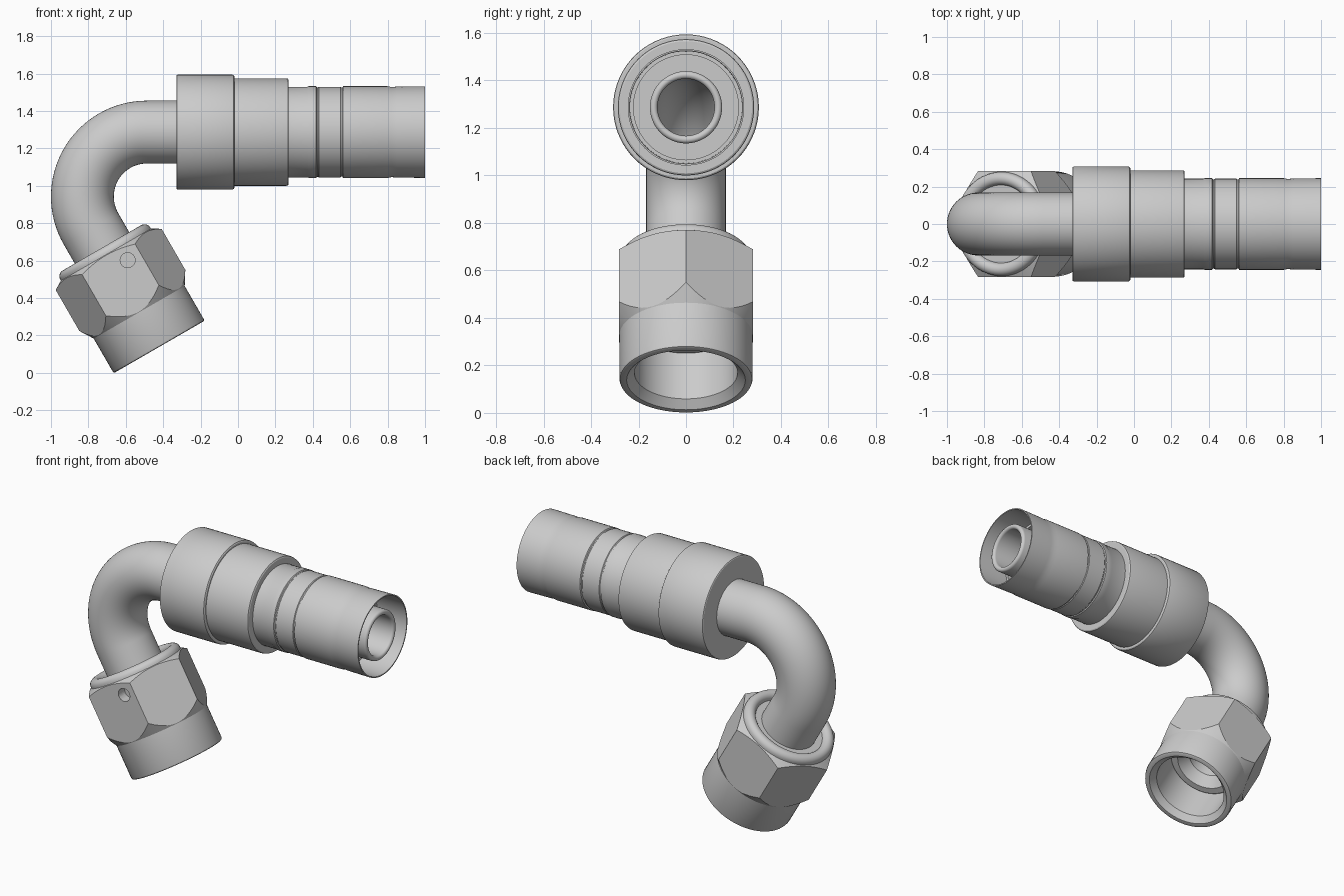
import bpy, bmesh
from math import sin, cos, pi, radians
from mathutils import Vector, Matrix

if "Cube" in bpy.data.objects:
    bpy.data.objects.remove(bpy.data.objects["Cube"])

Y = Vector((0, 1, 0))
ZC = 1.287                                   # height of the hose axis
BEND_C, BEND_R = Vector((-0.487, 0, 0.942)), 0.345
A = radians(30)
D = Vector((sin(A), 0, -cos(A)))             # nut axis direction
E = Vector((cos(A), 0, sin(A)))              # across the nut axis
P = BEND_C - E * BEND_R                      # end of the bend


def finish(ob):
    bpy.ops.object.select_all(action='DESELECT')
    ob.select_set(True)
    bpy.context.view_layer.objects.active = ob
    bpy.ops.object.shade_smooth_by_angle(angle=radians(28))


def make(name, bm):
    bmesh.ops.recalc_face_normals(bm, faces=bm.faces)
    me = bpy.data.meshes.new(name)
    bm.to_mesh(me)
    bm.free()
    ob = bpy.data.objects.new(name, me)
    bpy.context.collection.objects.link(ob)
    return ob


def loft(name, stations, n=72):
    """Closed strip of circular rings; station = (centre, radial direction, radius)."""
    bm = bmesh.new()
    rings = [[bm.verts.new(c + (e * cos(2 * pi * i / n) + Y * sin(2 * pi * i / n)) * r)
              for i in range(n)] for c, e, r in stations]
    for k, a in enumerate(rings):
        b = rings[(k + 1) % len(rings)]
        for i in range(n):
            j = (i + 1) % n
            bm.faces.new((a[i], a[j], b[j], b[i]))
    ob = make(name, bm)
    finish(ob)
    return ob


def on_hose(name, prof):
    return loft(name, [(Vector((x, 0, ZC)), Vector((0, 0, 1)), r) for x, r in prof])


def on_nut(name, prof):
    return loft(name, [(P + D * s, E, r) for s, r in prof])


def boolean(ob, cutter, op):
    m = ob.modifiers.new(op, 'BOOLEAN')
    m.operation, m.object, m.solver = op, cutter, 'EXACT'
    bpy.context.view_layer.objects.active = ob
    bpy.ops.object.modifier_apply(modifier=m.name)
    bpy.data.objects.remove(cutter)


# stepped collar
on_hose("collar", [(-0.33, 0.14), (-0.33, 0.3), (-0.327, 0.305), (-0.322, 0.307),
                   (-0.03, 0.307), (-0.024, 0.305), (-0.02, 0.299), (-0.02, 0.287),
                   (0.26, 0.287), (0.267, 0.285), (0.271, 0.278), (0.271, 0.14)])

# crimped hose shell, open at the far end
on_hose("hose_shell", [(0.25, 0.15), (0.25, 0.242), (0.37, 0.242), (0.378, 0.245),
                       (0.418, 0.245), (0.422, 0.239), (0.428, 0.239), (0.432, 0.242),
                       (0.548, 0.242), (0.552, 0.238), (0.558, 0.238), (0.562, 0.245),
                       (0.8, 0.245), (0.82, 0.241), (0.85, 0.243), (1.0, 0.245),
                       (1.0, 0.238), (0.8, 0.236), (0.8, 0.221), (0.35, 0.221),
                       (0.35, 0.15)])

# inner nipple with a rounded lip
lip = [(0.975 + 0.016 * sin(t * pi / 8), 0.136 + 0.016 * cos(t * pi / 8)) for t in range(9)]
on_hose("nipple", [(0.2, 0.152)] + lip + [(0.2, 0.12)])

# hollow bent tube
path = [(Vector((-0.25, 0, ZC)), Vector((0, 0, 1)))]
for k in range(33):
    t = radians(90 + 120 * k / 32)
    e = Vector((cos(t), 0, sin(t)))
    path.append((BEND_C + e * BEND_R, e))
path.append((P + D * 0.4, -E))
loft("elbow_tube", [(c, e, 0.168) for c, e in path] + [(c, e, 0.12) for c, e in reversed(path)])

# flared seat at the end of the tube, inside the nut
on_nut("tube_seat", [(0.36, 0.15), (0.36, 0.235), (0.46, 0.235), (0.48, 0.205),
                     (0.48, 0.17), (0.42, 0.12), (0.36, 0.12)])

# hex part of the nut: chamfered ring trimmed by a six-sided prism
hexa = on_nut("nut_hex", [(0.15, 0.16), (0.15, 0.262), (0.19, 0.33), (0.437, 0.33),
                          (0.515, 0.281), (0.515, 0.22), (0.3, 0.22), (0.3, 0.16)])
rot = Matrix((E, Y, D)).transposed().to_4x4()
bm = bmesh.new()
bmesh.ops.create_cone(bm, cap_ends=True, segments=6, radius1=0.327, radius2=0.327, depth=1.0,
                      matrix=Matrix.Translation(P + D * 0.33) @ rot)
# keep one pair of corners in the plane of the bend
far = max((v.co - P).dot(E) for v in bm.verts)
if far < 0.32:
    bmesh.ops.rotate(bm, verts=bm.verts, cent=P, matrix=Matrix.Rotation(radians(30), 3, D))
boolean(hexa, make("hex_cutter", bm), 'INTERSECT')

# small blind hole in the front flat
bm = bmesh.new()
bmesh.ops.create_cone(bm, cap_ends=True, segments=32, radius1=0.04, radius2=0.04, depth=0.16,
                      matrix=Matrix.Translation(P + D * 0.243 + E * 0.086 - Y * 0.3)
                      @ Matrix.Rotation(pi / 2, 4, 'X'))
boolean(hexa, make("hole_cutter", bm), 'DIFFERENCE')
finish(hexa)

# round sleeve of the nut
on_nut("nut_sleeve", [(0.43, 0.215), (0.43, 0.281), (0.718, 0.281), (0.726, 0.278),
                      (0.729, 0.272), (0.729, 0.25), (0.695, 0.217)])

# rounded bead behind the hex
bead = [(0.152 - 0.035 * sin(t * pi / 10), 0.243 + 0.035 * cos(t * pi / 10)) for t in range(11)]
on_nut("nut_bead", [(0.2, 0.278)] + bead + [(0.165, 0.203), (0.165, 0.178), (0.15, 0.16), (0.2, 0.16)])
